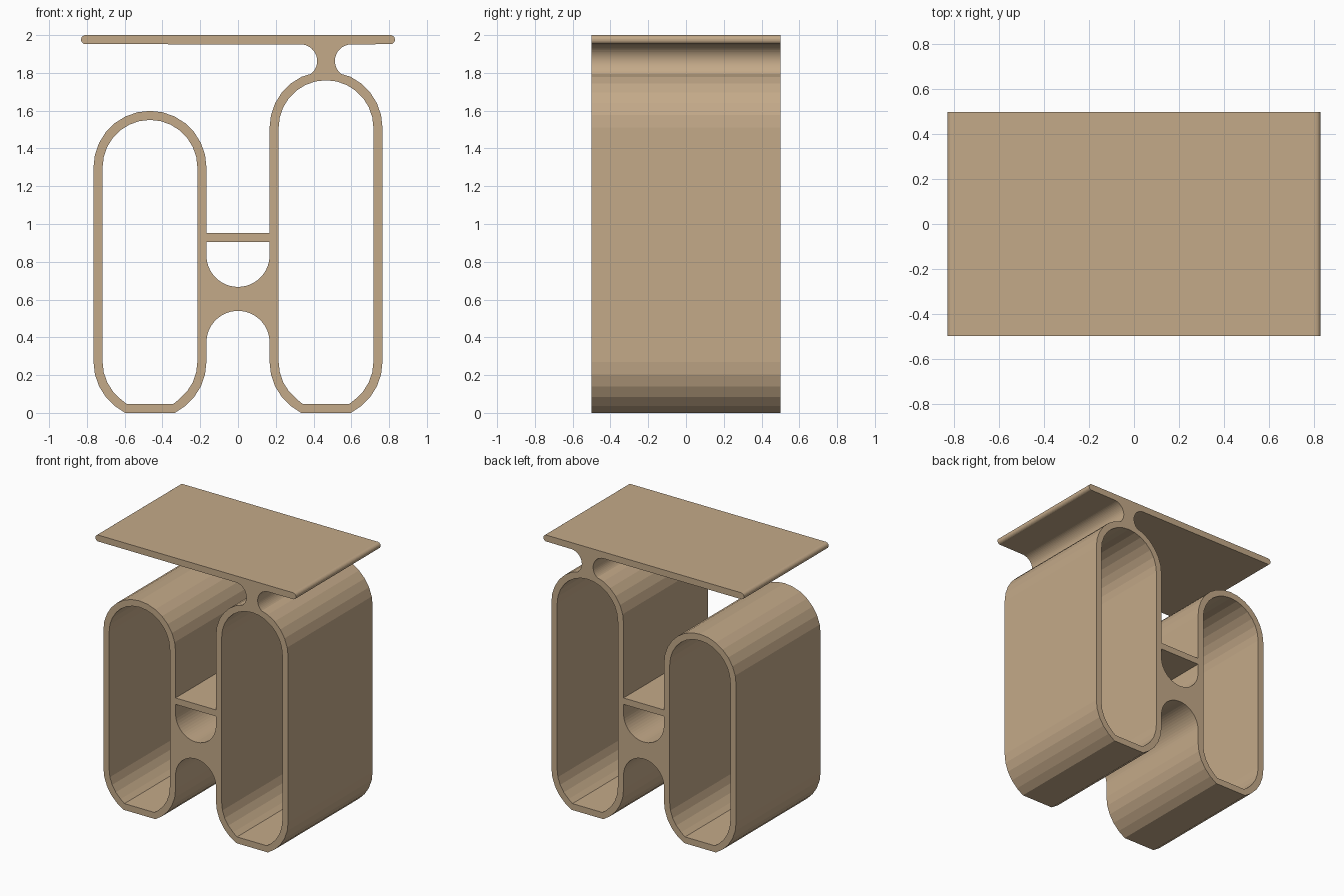
import bpy, bmesh
from math import sin, cos, radians
from mathutils import Vector

if "Cube" in bpy.data.objects:
    bpy.data.objects.remove(bpy.data.objects["Cube"])

DEPTH = 1.0
CX, R, R_IN = 0.466, 0.299, 0.251      # ring centre offset, outer and inner radius
STEP = 180 / 14                        # facet angle of the ring arcs
LOW = 0.27                             # height of the lower arc centre
GAP = CX - R                           # half width between the rings


def arc(cx, cz, r, a0, a1, n):
    angles = [radians(a0 + (a1 - a0) * i / n) for i in range(n + 1)]
    return [(cx + r * cos(a), cz + r * sin(a)) for a in angles]


def foot(cx, r, z_flat, half):
    """Lower end of a ring: faceted arc, flat base, faceted arc."""
    left = arc(cx, LOW, r, 180, 180 + 4 * STEP, 4)
    right = arc(cx, LOW, r, 360 - 4 * STEP, 360, 4)
    return left + [(cx - half, z_flat), (cx + half, z_flat)] + right


def ring_hole(cx, top):
    return arc(cx, top, R_IN, 0, 180, 14) + foot(cx, R_IN, 0.048, 0.124)


# Outer silhouette, anticlockwise from the right end of the table top
outline = (
    arc(0.807, 1.976, 0.024, -90, 90, 12)
    + arc(-0.807, 1.976, 0.024, 90, 270, 12)
    # left side of neck, then inner side of the tall ring
    + arc(CX - 0.135, 1.863, 0.088, 90, -51, 20)
    + arc(CX, 1.51, R, 9 * STEP, 180, 5)
    # shelf top
    + [(GAP, 0.952), (-GAP, 0.952)]
    # short ring
    + arc(-CX, 1.30, R, 0, 180, 14) + foot(-CX, R, 0, 0.132)
    # arch under the web
    + arc(0, 0.373, GAP, 180, 0, 28)
    # tall ring and right side of neck
    + foot(CX, R, 0, 0.132) + arc(CX, 1.51, R, 0, 5 * STEP, 5)
    + arc(CX + 0.135, 1.863, 0.088, 231, 90, 20)
)

# Openings: both rings and the pocket below the shelf
pocket = [(GAP, 0.904), (-GAP, 0.904)] + arc(0, 0.834, GAP, 180, 360, 28)
loops = [outline, ring_hole(-CX, 1.30), ring_hole(CX, 1.51), pocket]

# Fill the profile and extrude it through the depth
bm = bmesh.new()
edges = []
for pts in loops:
    vs = [bm.verts.new((x, -DEPTH / 2, z)) for x, z in pts]
    edges += [bm.edges.new((vs[i - 1], vs[i])) for i in range(len(vs))]
bmesh.ops.triangle_fill(bm, edges=edges, use_beauty=True, normal=Vector((0, -1, 0)))
out = bmesh.ops.extrude_face_region(bm, geom=bm.faces[:], use_keep_orig=True)
moved = [g for g in out["geom"] if isinstance(g, bmesh.types.BMVert)]
bmesh.ops.translate(bm, verts=moved, vec=(0, DEPTH, 0))
bmesh.ops.recalc_face_normals(bm, faces=bm.faces[:])

mesh = bpy.data.meshes.new("side_table_body")
bm.to_mesh(mesh)
bm.free()
table = bpy.data.objects.new("side_table_body", mesh)
bpy.context.collection.objects.link(table)

# Tan finish
mat = bpy.data.materials.new("tan_finish")
mat.diffuse_color = (0.55, 0.40, 0.25, 1)
mat.use_nodes = True
mat.node_tree.nodes["Principled BSDF"].inputs["Base Color"].default_value = mat.diffuse_color
mesh.materials.append(mat)
